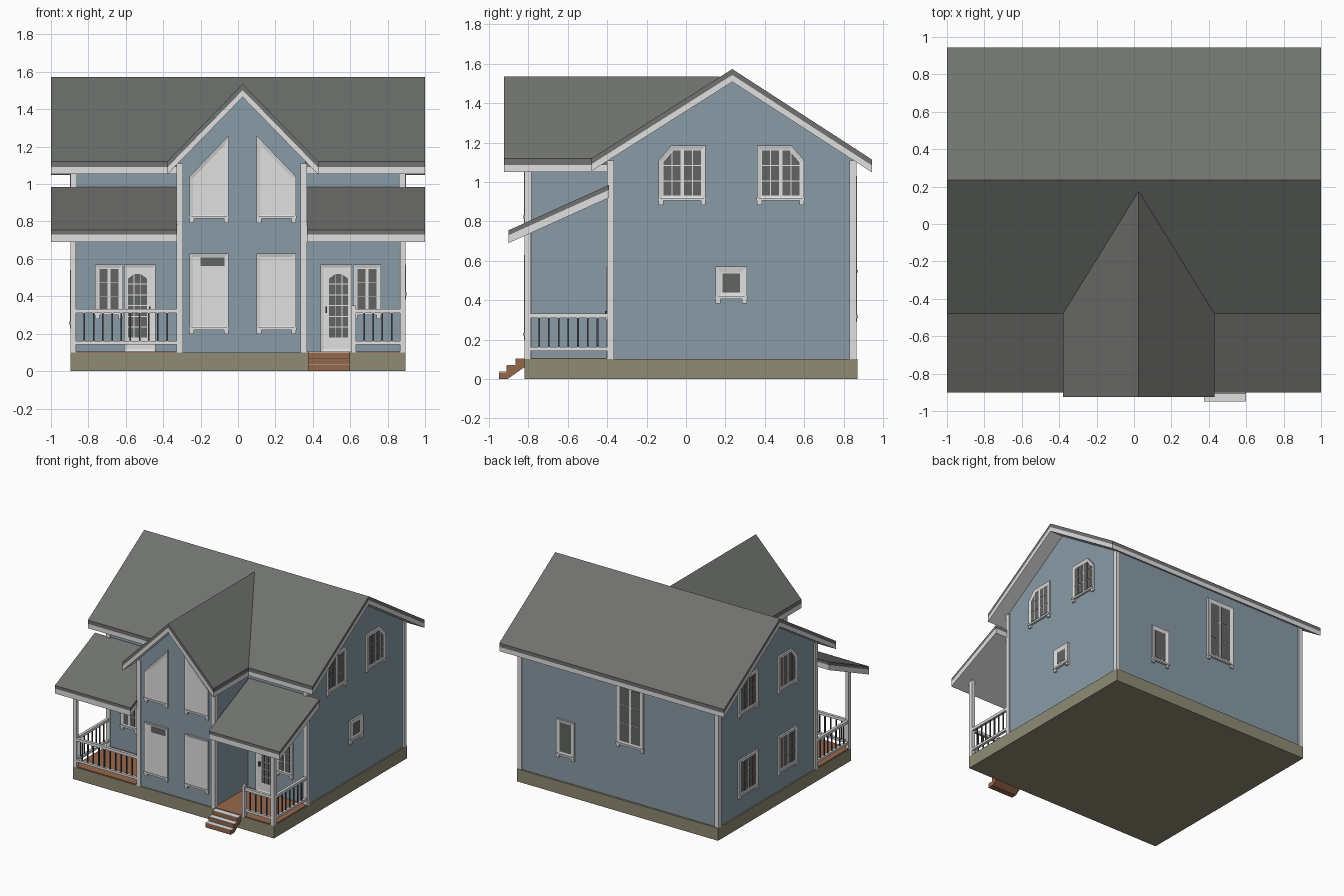
import bpy, bmesh, math
from mathutils import Vector

if "Cube" in bpy.data.objects:
    bpy.data.objects.remove(bpy.data.objects["Cube"])


def material(name, rgb):
    m = bpy.data.materials.new(name)
    lin = [((c / 255 + 0.055) / 1.055) ** 2.4 for c in rgb]
    m.diffuse_color = (*lin, 1)
    m.use_nodes = True
    m.node_tree.nodes["Principled BSDF"].inputs["Base Color"].default_value = m.diffuse_color
    return m


BLUE = material("blue siding", (138, 156, 166))
WHITE = material("white trim", (224, 224, 224))
ROOF = material("grey roof", (112, 114, 110))
STONE = material("olive foundation", (143, 139, 116))
WOOD = material("brown wood", (150, 103, 74))
GLASS = material("dark glass", (98, 101, 98))
IRON = material("dark balusters", (70, 76, 80))


def solid(name, mat, pieces, inset=0):
    """Prisms from (loop of points, extrusion vector); inset recesses the far cap."""
    bm = bmesh.new()
    for loop, vec in pieces:
        a = [bm.verts.new(p) for p in loop]
        b = [bm.verts.new(Vector(p) + Vector(vec)) for p in loop]
        n = len(a)
        cap = bm.faces.new(b)
        faces = [cap, bm.faces.new(a[::-1])]
        faces += [bm.faces.new((a[i], a[(i + 1) % n], b[(i + 1) % n], b[i])) for i in range(n)]
        bmesh.ops.recalc_face_normals(bm, faces=faces)
        if inset:
            bmesh.ops.inset_individual(bm, faces=[cap], thickness=inset, depth=-0.006,
                                       use_even_offset=True)
    me = bpy.data.meshes.new(name)
    bm.to_mesh(me)
    bm.free()
    me.materials.append(mat)
    ob = bpy.data.objects.new(name, me)
    bpy.context.collection.objects.link(ob)
    return ob


def block(x0, x1, y0, y1, z0, z1):
    return [(x0, y0, z0), (x1, y0, z0), (x1, y1, z0), (x0, y1, z0)], (0, 0, z1 - z0)


def along_x(profile, x0, x1):
    return [(x0, y, z) for y, z in profile], (x1 - x0, 0, 0)


def along_y(profile, y0, y1):
    return [(x, y0, z) for x, z in profile], (0, y1 - y0, 0)


def layer(line, top, bottom):
    """Closed band between two vertical offsets below a line."""
    return [(u, v - top) for u, v in line] + [(u, v - bottom) for u, v in line[::-1]]


# Foundation, floors, walls
solid("foundation", STONE, [block(-.895, .895, -.82, .87, 0, .1)])
solid("porch_floors", WOOD, [block(-.89, -.32, -.815, -.385, .095, .106),
                             block(.36, .89, -.815, -.385, .095, .106)])
solid("main_walls", BLUE, [along_x([(-.39, .1), (.855, .1), (.855, 1.12), (.235, 1.52),
                                    (-.39, 1.126)], -.885, .885)])
solid("front_bay_walls", BLUE, [along_y([(-.32, .1), (.36, .1), (.36, 1.137), (.025, 1.48),
                                         (-.32, 1.126)], -.81, .0)])

# Corner boards of the main body and the bay
boards = []
for s in (-1, 1):
    a, b = sorted((s * .86, s * .895))
    boards += [block(a, b, -.4, -.365, .1, 1.11), block(a, b, .83, .865, .1, 1.11)]
for x in (-.33, .335):
    boards.append(block(x, x + .035, -.82, -.785, .1, 1.11))
solid("corner_boards", WHITE, boards)

# Roofs: grey covering over white fascia
main = [(-.48, 1.12), (.235, 1.573), (.945, 1.113)]
cross = [(-.38, 1.12), (.025, 1.535), (.43, 1.12)]
porch = [(-.9, .755), (-.39, .985)]
porch_spans = ((-1, -.325), (.37, 1))
solid("main_roof", ROOF, [along_x(layer(main, 0, .03), -1, 1)])
solid("main_roof_fascia", WHITE, [along_x(layer(main, .03, .065), -1, 1)])
solid("cross_roof", ROOF, [along_y(layer(cross, 0, .033), -.925, .17)])
solid("cross_roof_fascia", WHITE, [along_y(layer(cross, .033, .07), -.925, .1)])
solid("porch_roofs", ROOF, [along_x(layer(porch, 0, .025), *s) for s in porch_spans])
solid("porch_roof_fascia", WHITE, [along_x(layer(porch, .025, .065), *s) for s in porch_spans])

# Porch posts and the short newel beside the steps
solid("porch_posts", WHITE, [block(-.895, -.865, -.82, -.79, .1, .74),
                             block(.865, .895, -.82, -.79, .1, .74),
                             block(.608, .632, -.82, -.79, .1, .35)])


def railing(name, p, q):
    p, q = Vector(p), Vector(q)
    d = q - p
    wx, wy = (0, .011) if abs(d.x) > abs(d.y) else (.011, 0)
    solid(name + "_rails", WHITE, [block(p.x - wx, q.x + wx, p.y - wy, q.y + wy, z, z + h)
                                   for z, h in ((.143, .018), (.31, .022))])
    n = round(d.length / .05)
    pts = [p + d * (i / n) for i in range(1, n)]
    solid(name + "_balusters", IRON, [block(c.x - .004, c.x + .004, c.y - .004, c.y + .004,
                                            .15, .32) for c in pts])


railing("left_front_railing", (-.87, -.805), (-.33, -.805))
railing("right_front_railing", (.625, -.805), (.87, -.805))
railing("left_side_railing", (-.88, -.795), (-.88, -.4))
railing("right_side_railing", (.88, -.795), (.88, -.4))

# Entrance steps
steps = [(-.82, .1), (-.865, .1), (-.865, .067), (-.91, .067), (-.91, .033), (-.95, .033),
         (-.95, 0), (-.905, 0), (-.82, .06)]
solid("steps", WOOD, [along_x(steps, .375, .6)])
solid("step_treads", WHITE, [block(.375, .6, -.865 - .0425 * i, -.82 - .0425 * i,
                                   .1 - .0335 * i, .104 - .0335 * i) for i in range(3)])

# Walls as drawing planes: (u, v, distance outward) to world
WALLS = {"front": lambda u, v, d: Vector((u, -.39 - d, v)),
         "bay": lambda u, v, d: Vector((u, -.81 - d, v)),
         "back": lambda u, v, d: Vector((u, .855 + d, v)),
         "right": lambda u, v, d: Vector((.885 + d, u, v)),
         "left": lambda u, v, d: Vector((-.885 - d, u, v))}


def cut(p, q):
    """Half-plane below the line p-q, p left of q."""
    n = Vector((p[1] - q[1], q[0] - p[0])).normalized()
    return n, n.dot(Vector(p))


def clip_rect(box, cuts, shift=0):
    u0, u1, v0, v1 = box
    poly = [Vector(p) for p in ((u0, v0), (u1, v0), (u1, v1), (u0, v1))]
    for n, c in cuts:
        out = []
        for a, b in zip(poly, poly[1:] + poly[:1]):
            da, db = n.dot(a) - c + shift, n.dot(b) - c + shift
            if da <= 0:
                out.append(a)
            if da * db < 0:
                out.append(a.lerp(b, da / (da - db)))
        poly = out
    return poly


def plate(wall, poly, d0, d1):
    f = WALLS[wall]
    return [f(p[0], p[1], d0) for p in poly], f(0, 0, d1) - f(0, 0, d0)


def split(a, b, n, gap):
    w = (b - a - gap * (n - 1)) / n
    return [(a + i * (w + gap), a + i * (w + gap) + w) for i in range(n)]


def panes(name, wall, box, sashes, cols, rows, cuts=(), shift=0):
    cells = [clip_rect((*c, *r), cuts, shift) for s in split(box[0], box[1], sashes, .018)
             for c in split(*s, cols, .005) for r in split(box[2], box[3], rows, .005)]
    solid(name + "_panes", GLASS, [plate(wall, c, .004, .009) for c in cells if len(c) > 2])


def window(name, wall, box, grid=None, cuts=(), border=.025, tabs=True):
    u0, u1, v0, v1 = box
    solid(name + "_frame", WHITE, [plate(wall, clip_rect(box, cuts), -.002, .013)], inset=border - .005)
    if tabs:
        solid(name + "_sill", WHITE,
              [plate(wall, clip_rect((u0 - .002, u1 + .002, v0, v0 + .014), ()), 0, .018)] +
              [plate(wall, clip_rect((u, u + .025, v0 - .022, v0), ()), 0, .013)
               for u in (u0, u1 - .025)])
    if grid:
        panes(name, wall, (u0 + border, u1 - border, v0 + border, v1 - border), *grid, cuts, border)


# Bay windows, mirrored about the bay centre
for side, m in (("left", lambda u: u), ("right", lambda u: .05 - u)):
    u0, u1 = sorted((m(-.26), m(-.05)))
    ends = sorted([(m(-.26), 1.04), (m(-.05), 1.26)])
    window(side + "_bay_upper_window", "bay", (u0, u1, .815, 1.26), None, [cut(*ends)])
    window(side + "_bay_lower_window", "bay", (u0, u1, .22, .63))
solid("bay_window_opening", GLASS, [plate("bay", clip_rect((-.2, -.072, .562, .608), ()), .004, .009)])

# Porch doors and windows, mirrored about x = 0
for side, s in (("left", -1), ("right", 1)):
    u0, u1 = sorted((s * .44, s * .61))
    window(side + "_door", "front", (u0, u1, .1, .57), None, (), .022, False)
    g0, g1 = sorted((s * .487, s * .588))
    arch = [cut((g0, .495), (g0 + .035, .52)), cut((g1 - .035, .52), (g1, .495))]
    panes(side + "_door", "front", (g0, g1, .18, .52), 1, 3, 6, arch)
    h = s * .472
    solid(side + "_door_handle", IRON, [plate("front", clip_rect((h - .005, h + .005, .31, .345), ()), 0, .02)])
    u0, u1 = sorted((s * .615, s * .765))
    window(side + "_porch_window", "front", (u0, u1, .3, .57), (2, 1, 3))

# Gable windows on both sides, with a clipped outer corner
for wall in ("left", "right"):
    window(wall + "_gable_front_window", wall, (-.14, .1, .905, 1.185), (2, 2, 3),
           [cut((-.14, 1.11), (-.075, 1.185))])
    window(wall + "_gable_rear_window", wall, (.36, .6, .905, 1.185), (2, 2, 3),
           [cut((.535, 1.185), (.6, 1.11))])
window("right_small_window", "right", (.15, .31, .405, .57), (1, 1, 1), (), .035)
window("left_lower_front_window", "left", (-.14, .1, .25, .54), (2, 2, 3))
window("left_lower_rear_window", "left", (.36, .6, .25, .54), (2, 2, 3))

# Back windows
window("back_small_window", "back", (.39, .55, .31, .6), (1, 1, 1), (), .03)
window("back_tall_window", "back", (-.226, .015, .54, 1.03), (2, 1, 3), (), .03)
